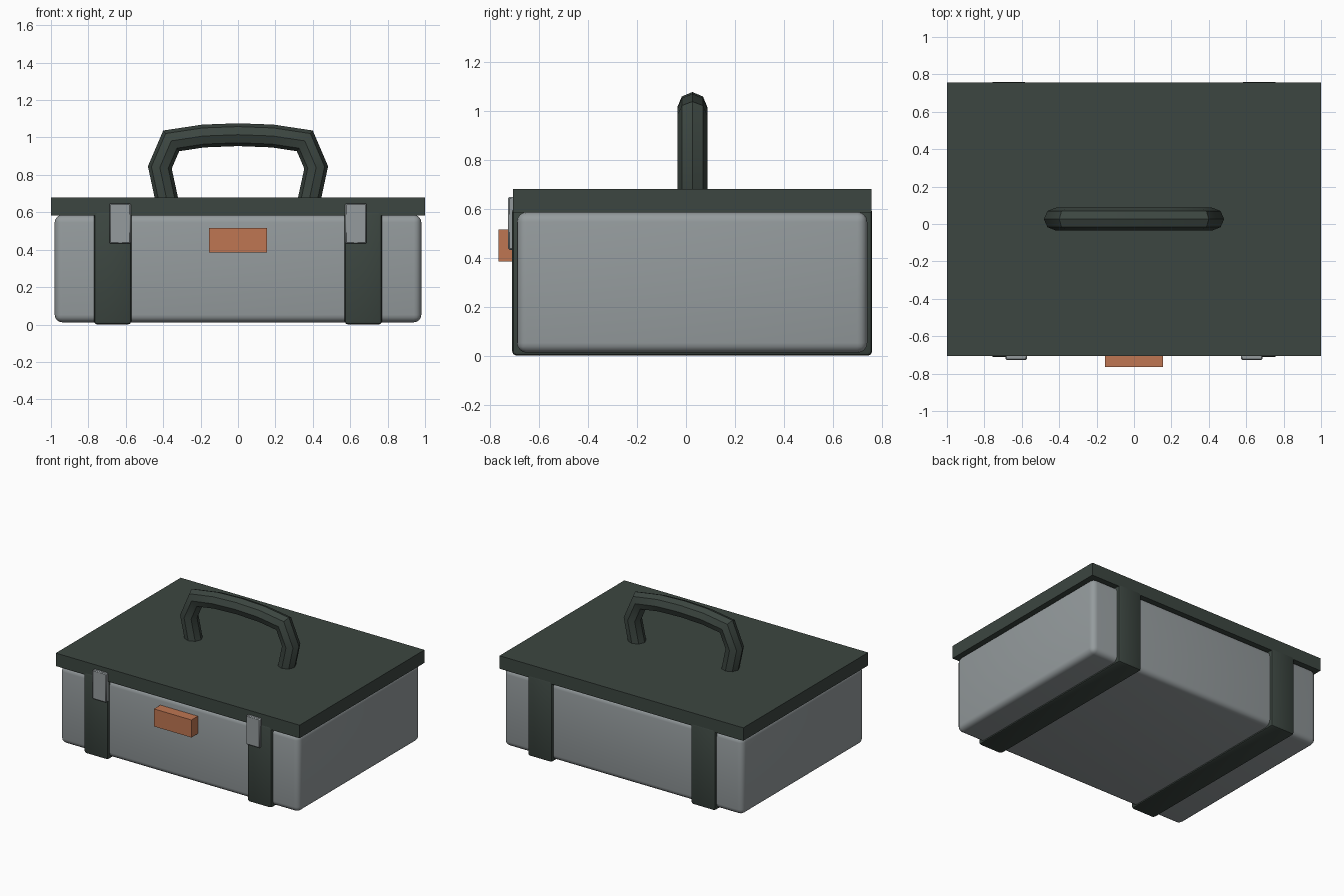
import bpy, bmesh, math
from mathutils import Vector

if "Cube" in bpy.data.objects:
    bpy.data.objects.remove(bpy.data.objects["Cube"], do_unlink=True)


def material(name, rgb):
    m = bpy.data.materials.new(name)
    m.use_nodes = True
    m.diffuse_color = (*rgb, 1)
    m.node_tree.nodes["Principled BSDF"].inputs["Base Color"].default_value = (*rgb, 1)
    return m


dark = material("dark green", (0.045, 0.061, 0.052))
grey = material("light grey", (0.30, 0.33, 0.34))
copper = material("copper", (0.52, 0.18, 0.085))


def finish(obj, smooth=True):
    bpy.ops.object.select_all(action='DESELECT')
    obj.select_set(True)
    bpy.context.view_layer.objects.active = obj
    for mod in list(obj.modifiers):
        bpy.ops.object.modifier_apply(modifier=mod.name)
    if smooth:
        bpy.ops.object.shade_smooth_by_angle(angle=math.radians(40))


def box(name, low, high, mat, bevel=0, segments=3):
    low, high = Vector(low), Vector(high)
    mesh = bpy.data.meshes.new(name)
    bm = bmesh.new()
    bmesh.ops.create_cube(bm, size=1)
    bmesh.ops.scale(bm, vec=high - low, verts=bm.verts)
    bm.to_mesh(mesh)
    bm.free()
    obj = bpy.data.objects.new(name, mesh)
    bpy.context.collection.objects.link(obj)
    obj.location = (low + high) / 2
    mesh.materials.append(mat)
    if bevel:
        mod = obj.modifiers.new("Bevel", 'BEVEL')
        mod.width, mod.segments = bevel, segments
    finish(obj, bevel > 0)
    return obj


# Case and overhanging lid
box("case_body", (-0.98, -0.69, 0.012), (0.98, 0.74, 0.586), grey, 0.04, 4)
box("lid", (-1, -0.706, 0.584), (1, 0.757, 0.68), dark)

# Straps round the case, with a clasp on the front of each
for side, sign in (("right", -1), ("left", 1)):
    x = 0.67 * sign
    box(side + "_strap", (x - 0.1, -0.71, 0), (x + 0.1, 0.76, 0.605), dark, 0.018, 2)
    x = 0.63 * sign
    box(side + "_clasp", (x - 0.057, -0.727, 0.432), (x + 0.057, -0.69, 0.648), grey, 0.006, 1)

# Name plate block
box("front_plate", (-0.154, -0.765, 0.385), (0.154, -0.68, 0.515), copper)


# Handle: eight-sided tube swept along a mirrored path
half = [(0.375, 0.64), (0.418, 0.84), (0.357, 0.982), (0.185, 1.008)]
path = [Vector((-x, 0, z)) for x, z in half] + [Vector((0, 0, 1.015))]
path += [Vector((x, 0, z)) for x, z in reversed(half)]
radius, sides = 0.061, 8
bm = bmesh.new()
rings = []
for i, p in enumerate(path):
    before = (p - path[i - 1]).normalized() if i else None
    after = (path[i + 1] - p).normalized() if i + 1 < len(path) else None
    before, after = before or after, after or before
    along = (before + after).normalized()
    normal = Vector((-along.z, 0, along.x)) / along.dot(after)
    rings.append([bm.verts.new(p + normal * radius * math.cos(a) + Vector((0, radius * math.sin(a), 0)))
                  for a in (math.tau * k / sides for k in range(sides))])
for a, b in zip(rings, rings[1:]):
    for k in range(sides):
        n = (k + 1) % sides
        bm.faces.new((a[k], a[n], b[n], b[k]))
bm.faces.new(rings[0])
bm.faces.new(rings[-1])
bmesh.ops.recalc_face_normals(bm, faces=bm.faces)
mesh = bpy.data.meshes.new("handle")
bm.to_mesh(mesh)
bm.free()
mesh.materials.append(dark)
handle = bpy.data.objects.new("handle", mesh)
bpy.context.collection.objects.link(handle)
handle.location.y = 0.026
finish(handle)
bpy.ops.object.shade_smooth_by_angle(angle=math.radians(50))
